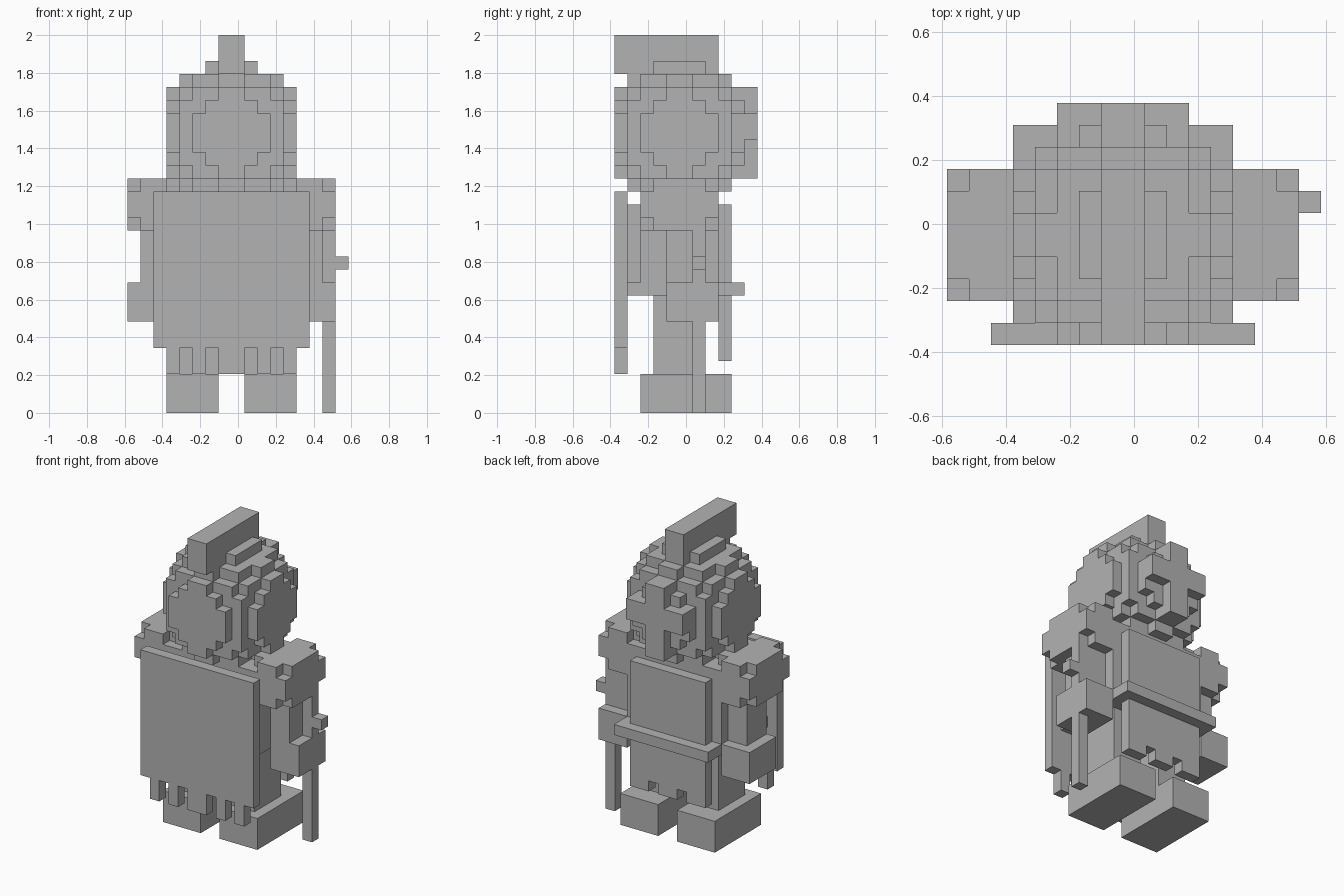
import bpy, bmesh, math
from mathutils import Vector

if "Cube" in bpy.data.objects:
    bpy.data.objects.remove(bpy.data.objects["Cube"])

U = 2 / 29                       # size of one block
OFF = Vector((8.5, 5.5, 0))      # grid centre

stone = bpy.data.materials.new("plain grey")
stone.diffuse_color = (0.45, 0.45, 0.45, 1)
stone.use_nodes = True
stone.node_tree.nodes["Principled BSDF"].inputs["Base Color"].default_value = stone.diffuse_color


def box(x0, x1, y0, y1, z0, z1):
    """Set of grid cells filling a box."""
    return {(x, y, z) for x in range(x0, x1) for y in range(y0, y1) for z in range(z0, z1)}


def mirror(cells):
    """Reflect cells across the body's middle (x = 8)."""
    return {(15 - x, y, z) for x, y, z in cells}


def build(name, cells):
    """Make a mesh of the outer faces of the cells and merge flat areas."""
    bm = bmesh.new()
    verts = {}

    def vert(p):
        if p not in verts:
            verts[p] = bm.verts.new((Vector(p) - OFF) * U)
        return verts[p]

    for c in cells:
        for axis in range(3):
            for side in (0, 1):
                n = list(c)
                n[axis] += 1 if side else -1
                if tuple(n) in cells:
                    continue
                a, b = (axis + 1) % 3, (axis + 2) % 3
                ring = []
                for da, db in ((0, 0), (1, 0), (1, 1), (0, 1)):
                    p = list(c)
                    p[axis] += side
                    p[a] += da
                    p[b] += db
                    ring.append(vert(tuple(p)))
                bm.faces.new(ring if side else ring[::-1])
    bmesh.ops.dissolve_limit(bm, angle_limit=math.radians(1),
                             verts=bm.verts[:], edges=bm.edges[:])
    me = bpy.data.meshes.new(name)
    bm.to_mesh(me)
    bm.free()
    me.materials.append(stone)
    ob = bpy.data.objects.new(name, me)
    bpy.context.collection.objects.link(ob)
    return ob


# Head: stepped ball
head = {(x, y, z) for x, y, z in box(2, 14, -1, 11, 15, 28)
        if (x - 7.5) ** 2 + (y - 4.5) ** 2 + (z - 21) ** 2 < 30}
build("head", head)
build("helmet_crest", box(7, 9, 0, 8, 26, 29))
build("head_back_cross", box(7, 9, 10, 11, 18, 25) | box(5, 11, 10, 11, 21, 23))

# Body, belt and tabard
build("torso", box(3, 13, 2, 8, 10, 17))
build("chest_plate", box(4, 12, 1, 2, 10, 16))
build("back_plate", box(4, 12, 8, 9, 10, 16))
build("belt", box(3, 13, 1, 10, 9, 10))
tabard = box(4, 12, 8, 9, 4, 9) - box(6, 7, 8, 9, 4, 5) - box(9, 10, 8, 9, 4, 5)
build("back_tabard", tabard)

# Shoulder pad: box without its corner cells
pad = box(0, 4, 2, 8, 14, 18)
pad -= {(x, y, z) for x in (0, 3) for y in (2, 7) for z in (14, 17)}

# Limbs, mirrored left and right
limbs = {
    "shoulder_pad": pad,
    "arm": box(1, 3, 4, 7, 10, 14),
    "hand": box(0, 3, 4, 8, 7, 10),
    "leg": box(4, 7, 3, 7, 3, 9),
    "foot": box(3, 7, 2, 9, 0, 3),
}
for part, cells in limbs.items():
    build("left_" + part, cells)
    build("right_" + part, mirror(cells))

# Large board at the front with a fringe along its lower edge
build("front_shield", box(2, 14, 0, 1, 5, 17))
for i, (x0, x1) in enumerate(((3, 4), (5, 6), (7, 9), (10, 11), (12, 13))):
    build(f"fringe_{i + 1}", box(x0, x1, 0, 1, 3, 5))

# Sword held point down in the right hand
build("sword", box(15, 16, 6, 7, 0, 14) | box(14, 17, 6, 7, 11, 12))
